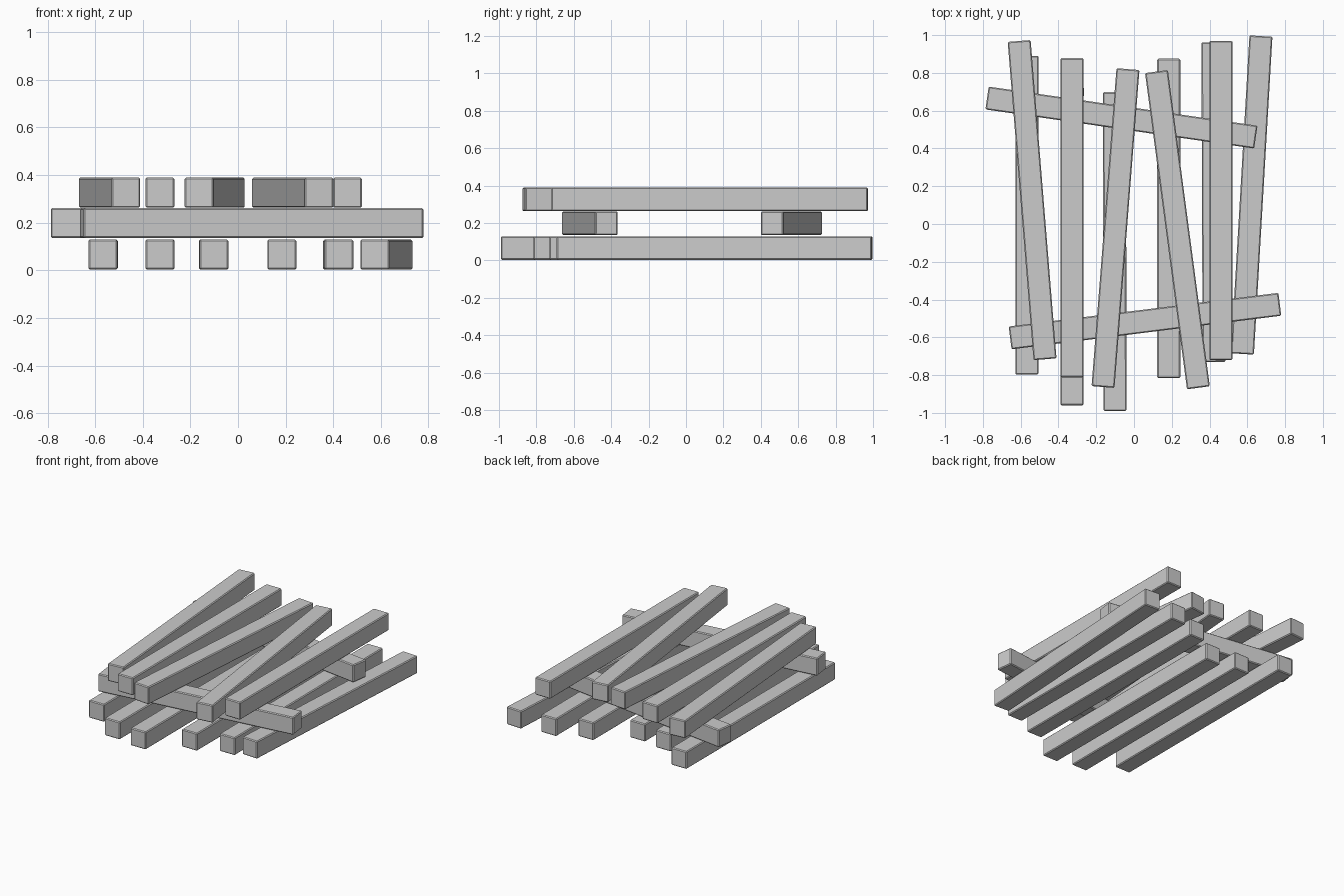
import bpy, bmesh
from math import atan2
from mathutils import Vector, Matrix

if "Cube" in bpy.data.objects:
    bpy.data.objects.remove(bpy.data.objects["Cube"])

WIDTH, HEIGHT, BEVEL = 0.122, 0.126, 0.006


def beam(name, start, end, z):
    """Square timber with lightly chamfered edges between two plan points."""
    a, b = Vector(start), Vector(end)
    d, mid = b - a, (a + b) / 2
    bm = bmesh.new()
    bmesh.ops.create_cube(bm, size=1, matrix=Matrix.Diagonal((d.length, WIDTH, HEIGHT, 1)))
    bmesh.ops.bevel(bm, geom=bm.edges[:], offset=BEVEL, segments=1, affect='EDGES')
    mesh = bpy.data.meshes.new(name)
    bm.to_mesh(mesh)
    bm.free()
    obj = bpy.data.objects.new(name, mesh)
    obj.location = (mid.x, mid.y, z)
    obj.rotation_euler.z = atan2(d.y, d.x)
    bpy.context.collection.objects.link(obj)


# Each layer: centre height and the plan end points of its timbers
layers = {
    "bottom_beam": (0.066, [
        ((-0.567, -0.797), (-0.566, 0.890)),
        ((-0.328, -0.960), (-0.327, 0.727)),
        ((-0.101, -0.990), (-0.103, 0.698)),
        ((0.184, -0.815), (0.184, 0.875)),
        ((0.424, -0.730), (0.418, 0.962)),
        ((0.574, -0.688), (0.672, 0.995)),
    ]),
    "cross_beam": (0.198, [
        ((-0.778, 0.667), (0.645, 0.460)),
        ((-0.656, -0.603), (0.772, -0.425)),
    ]),
    "top_beam": (0.326, [
        ((-0.471, -0.716), (-0.608, 0.969)),
        ((-0.328, -0.812), (-0.328, 0.878)),
        ((-0.164, -0.863), (-0.032, 0.820)),
        ((0.341, -0.867), (0.119, 0.807)),
        ((0.460, -0.720), (0.460, 0.970)),
    ]),
}

for label, (z, beams) in layers.items():
    for i, (start, end) in enumerate(beams, 1):
        beam(f"{label}_{i}", start, end, z)
